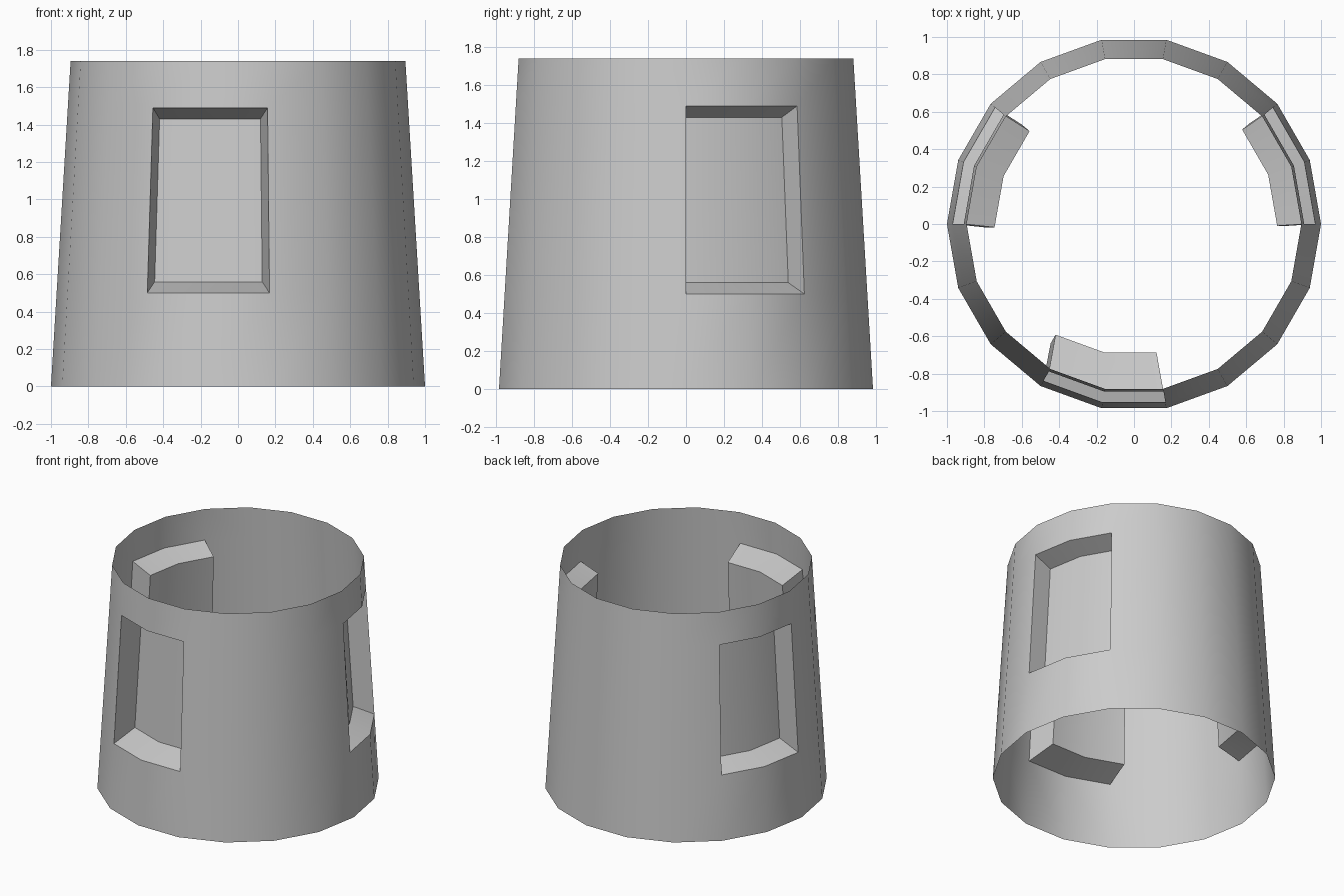
import bpy, bmesh
from math import cos, sin, pi, radians
from mathutils import Vector

if "Cube" in bpy.data.objects:
    bpy.data.objects.remove(bpy.data.objects["Cube"])

SIDES, HEIGHT, R_BOTTOM, R_TOP = 18, 1.74, 1.0, 0.895
LEVELS = [0, 0.5, 1.49, HEIGHT]        # wall rings; pockets sit in the middle band
INSET = 0.88                           # pocket floor size relative to its opening
# first wall segment of each two-segment pocket -> push direction into the shell
POCKETS = {0: (-0.137, -0.047, 0), 7: (0.157, -0.055, 0), 12: (0, 0.208, 0)}

bm = bmesh.new()

# Tapered open wall
rings = []
for z in LEVELS:
    r = R_BOTTOM + (R_TOP - R_BOTTOM) * z / HEIGHT
    rings.append([bm.verts.new((r * cos(2 * pi * i / SIDES), r * sin(2 * pi * i / SIDES), z))
                  for i in range(SIDES)])
open_segments = {s + k for s in POCKETS for k in (0, 1)}
for level in range(3):
    lo, hi = rings[level], rings[level + 1]
    for i in range(SIDES):
        if level == 1 and i in open_segments:
            continue
        j = (i + 1) % SIDES
        bm.faces.new((lo[i], lo[j], hi[j], hi[i]))

# Recessed pockets: the opening is shrunk about its centre and pushed inward
for start, push in POCKETS.items():
    ids = [(start + k) % SIDES for k in range(3)]
    low, high = [rings[1][i] for i in ids], [rings[2][i] for i in ids]
    centre = sum((v.co for v in low + high), Vector()) / 6

    def sink(v):
        return bm.verts.new(centre + (v.co - centre) * INSET + Vector(push))

    low_in, high_in = [sink(v) for v in low], [sink(v) for v in high]
    for k in range(2):
        bm.faces.new((low_in[k], low_in[k + 1], high_in[k + 1], high_in[k]))
    rim = low + high[::-1]
    floor = low_in + high_in[::-1]
    for k in range(6):
        n = (k + 1) % 6
        bm.faces.new((rim[k], rim[n], floor[n], floor[k]))

mesh = bpy.data.meshes.new("tapered_shell")
bm.to_mesh(mesh)
bm.free()
shell = bpy.data.objects.new("tapered_shell", mesh)
bpy.context.collection.objects.link(shell)
bpy.context.view_layer.objects.active = shell
shell.select_set(True)
bpy.ops.object.shade_smooth_by_angle(angle=radians(30))
